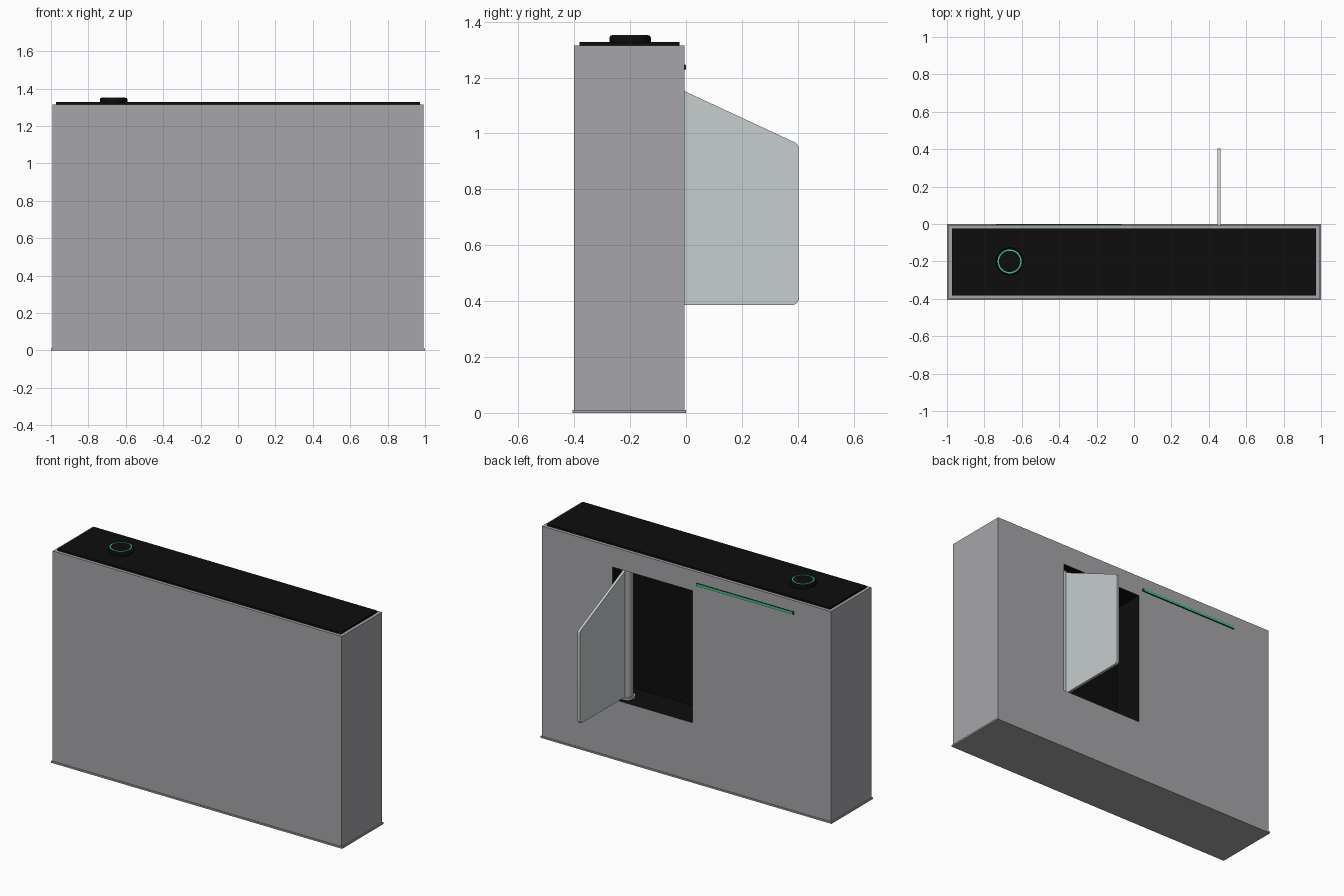
import bpy, bmesh, math
from mathutils import Matrix, Vector

cube = bpy.data.objects.get("Cube")
if cube:
    bpy.data.objects.remove(cube, do_unlink=True)


def material(name, rgb):
    m = bpy.data.materials.new(name)
    m.use_nodes = True
    m.diffuse_color = (*rgb, 1)
    m.node_tree.nodes["Principled BSDF"].inputs["Base Color"].default_value = (*rgb, 1)
    return m


STEEL = material("brushed_steel", (0.38, 0.38, 0.4))
BLACK = material("black", (0.004, 0.004, 0.004))
GLASS = material("pale_glass", (0.57, 0.61, 0.62))
GREEN = material("green_light", (0.03, 0.6, 0.24))


def finish(name, bm, *mats, smooth=False):
    bmesh.ops.recalc_face_normals(bm, faces=bm.faces)
    mesh = bpy.data.meshes.new(name)
    bm.to_mesh(mesh)
    bm.free()
    for m in mats:
        mesh.materials.append(m)
    obj = bpy.data.objects.new(name, mesh)
    bpy.context.collection.objects.link(obj)
    if smooth:
        bpy.ops.object.select_all(action='DESELECT')
        obj.select_set(True)
        bpy.context.view_layer.objects.active = obj
        bpy.ops.object.shade_smooth_by_angle(angle=math.radians(35))
    return obj


def box_mesh(lo, hi):
    lo, hi = Vector(lo), Vector(hi)
    bm = bmesh.new()
    bmesh.ops.create_cube(bm, size=1, matrix=Matrix.Translation((lo + hi) / 2)
                          @ Matrix.Diagonal((*(hi - lo), 1)))
    return bm


def box(name, lo, hi, mat):
    return finish(name, box_mesh(lo, hi), mat)


def cylinder(name, x, y, z0, z1, r, mat, r_top=None):
    bm = bmesh.new()
    bmesh.ops.create_cone(bm, cap_ends=True, segments=48, radius1=r,
                          radius2=r_top or r, depth=z1 - z0,
                          matrix=Matrix.Translation((x, y, (z0 + z1) / 2)))
    return finish(name, bm, mat, smooth=True)


# Cabinet with a black recess in its back wall
BACK, DEPTH = -0.005, 0.19
OPEN_X, OPEN_Z = (-0.04, 0.51), (0.37, 1.19)
bm = box_mesh((-0.993, -0.4, 0.005), (0.993, BACK, 1.315))
back = max(bm.faces, key=lambda f: f.calc_center_median().y)
mid_z = back.calc_center_median().z
bmesh.ops.inset_individual(bm, faces=[back], thickness=0.1)
for v in back.verts:
    v.co.x = OPEN_X[v.co.x > 0]
    v.co.z = OPEN_Z[v.co.z > mid_z]
inner = bmesh.ops.extrude_discrete_faces(bm, faces=[back])["faces"][0]
for v in inner.verts:
    v.co.y -= DEPTH
inner.material_index = 1
for edge in inner.edges:
    for f in edge.link_faces:
        f.material_index = 1
finish("cabinet", bm, STEEL, BLACK)

box("base_plinth", (-1, -0.406, 0), (1, 0, 0.01), STEEL)
box("top_panel", (-0.973, -0.381, 1.315), (0.973, -0.024, 1.327), BLACK)

# Round reader with a lit ring
RX, RY = -0.665, -0.2
cylinder("reader_body", RX, RY, 1.327, 1.343, 0.074, BLACK)
cylinder("reader_cap", RX, RY, 1.343, 1.351, 0.074, BLACK, r_top=0.07)
bm = bmesh.new()
rings = []
for r, z in ((0.057, 1.35), (0.057, 1.353), (0.064, 1.353), (0.064, 1.35)):
    rings.append(bmesh.ops.create_circle(
        bm, segments=48, radius=r, matrix=Matrix.Translation((RX, RY, z)))["verts"])
for a, b in zip(rings, rings[1:] + rings[:1]):
    for i in range(48):
        j = (i + 1) % 48
        bm.faces.new((a[i], a[j], b[j], b[i]))
finish("reader_ring", bm, GREEN, smooth=True)

# Status light on the back wall
box("light_housing", (-0.737, BACK - 0.004, 1.228), (-0.068, -0.002, 1.246), BLACK)
box("status_light", (-0.733, -0.004, 1.231), (-0.072, 0, 1.244), GREEN)

# Hinge post in the recess
PX, PY = 0.455, -0.075
cylinder("hinge_post", PX, PY, 0.37, 1.175, 0.034, STEEL)
cylinder("post_foot", PX, PY, 0.37, 0.384, 0.045, STEEL)
cylinder("post_head", PX, PY, 1.175, 1.19, 0.02, STEEL)

# Swing panel: sloping top, rounded outer corners
T = 0.016
profile = [(PY, 0.386)]
for i in range(7):
    a = math.radians(-90 + 15 * i)
    profile.append((0.38 + 0.023 * math.cos(a), 0.409 + 0.023 * math.sin(a)))
for i in range(6):
    a = math.radians(13 * i)
    profile.append((0.38 + 0.023 * math.cos(a), 0.947 + 0.023 * math.sin(a)))
profile.append((PY, 1.184))
bm = bmesh.new()
face = bm.faces.new([bm.verts.new((PX - T / 2, y, z)) for y, z in profile])
new = bmesh.ops.extrude_face_region(bm, geom=[face], use_keep_orig=True)["geom"]
bmesh.ops.translate(bm, vec=(T, 0, 0),
                    verts=[g for g in new if isinstance(g, bmesh.types.BMVert)])
finish("swing_panel", bm, GLASS, smooth=True)
